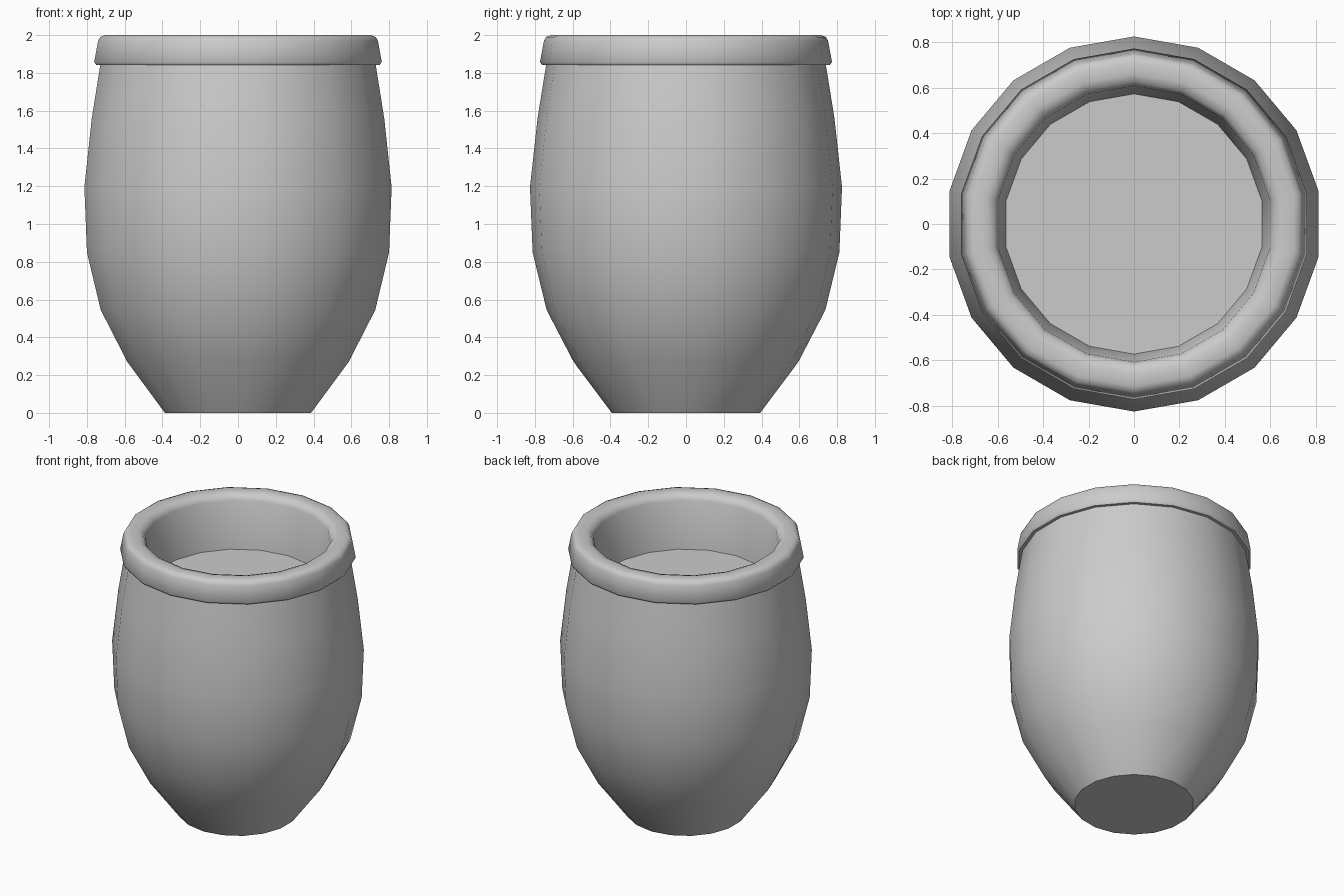
import bpy, bmesh
from math import sin, cos, pi, radians

SIDES = 18

cube = bpy.data.objects.get("Cube")
if cube:
    bpy.data.objects.remove(cube, do_unlink=True)

grey = bpy.data.materials.new("plain_grey")
grey.use_nodes = True
colour = (0.6, 0.6, 0.6, 1)
grey.diffuse_color = colour
grey.node_tree.nodes["Principled BSDF"].inputs["Base Color"].default_value = colour


def lathe(name, profile):
    """Turn a (radius, height) profile round z; radius 0 closes with a flat cap."""
    bm = bmesh.new()
    rings = []
    for r, z in profile:
        angles = [pi / 2 + 2 * pi * i / SIDES for i in range(SIDES)]
        rings.append([bm.verts.new((r * cos(a), r * sin(a), z)) for a in angles])
    for low, high in zip(rings, rings[1:]):
        for i in range(SIDES):
            j = (i + 1) % SIDES
            bm.faces.new((low[i], low[j], high[j], high[i]))
    bmesh.ops.remove_doubles(bm, verts=bm.verts, dist=0.0001)
    mesh = bpy.data.meshes.new(name)
    bm.to_mesh(mesh)
    bm.free()
    mesh.materials.append(grey)
    obj = bpy.data.objects.new(name, mesh)
    bpy.context.collection.objects.link(obj)
    bpy.ops.object.select_all(action='DESELECT')
    obj.select_set(True)
    bpy.context.view_layer.objects.active = obj
    bpy.ops.object.shade_smooth_by_angle(angle=radians(50))
    return obj


# Bulging outer wall with a flat base
lathe("pot_body", [(0, 0), (0.393, 0), (0.595, 0.27), (0.738, 0.545), (0.812, 0.85),
                   (0.826, 1.195), (0.786, 1.56), (0.74, 1.845)])

# Rounded lip, continuing into the inner wall
lathe("rim", [(0.735, 1.842), (0.762, 1.842), (0.773, 1.858), (0.752, 1.97),
              (0.741, 1.99), (0.715, 2), (0.66, 2), (0.625, 1.988),
              (0.608, 1.955), (0.573, 1.62)])

# Flat surface inside the pot
lathe("inner_floor", [(0.573, 1.62), (0, 1.62)])
